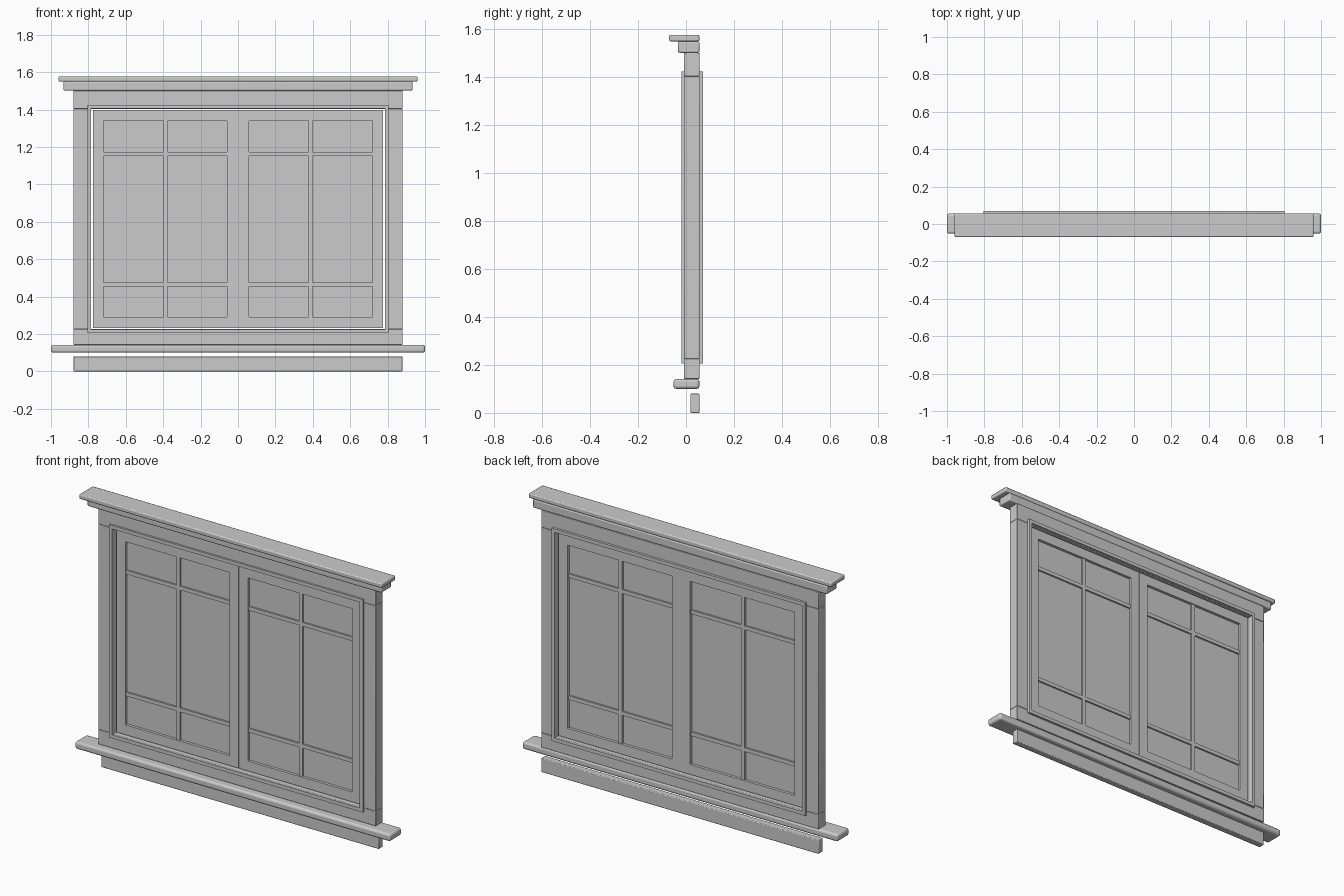
import bpy

if "Cube" in bpy.data.objects:
    bpy.data.objects.remove(bpy.data.objects["Cube"])

grey = bpy.data.materials.new("grey paint")
grey.diffuse_color = (0.6, 0.6, 0.6, 1)
grey.use_nodes = True
grey.node_tree.nodes["Principled BSDF"].inputs["Base Color"].default_value = grey.diffuse_color


def box(name, x0, x1, y0, y1, z0, z1, bevel=0.0, segments=2):
    """Box between limits, with optional rounded edges."""
    bpy.ops.mesh.primitive_cube_add(
        size=1, location=((x0 + x1) / 2, (y0 + y1) / 2, (z0 + z1) / 2))
    ob = bpy.context.object
    ob.name = name
    ob.scale = (x1 - x0, y1 - y0, z1 - z0)
    bpy.ops.object.transform_apply(location=False, rotation=False, scale=True)
    ob.data.materials.append(grey)
    if bevel:
        mod = ob.modifiers.new("rounded edges", 'BEVEL')
        mod.width = bevel
        mod.segments = segments
        bpy.ops.object.shade_smooth_by_angle()
    return ob


def frame(name, x0, x1, y0, y1, z0, z1, w):
    """Two uprights with two horizontal members between them."""
    box(name + "_left", x0, x0 + w, y0, y1, z0, z1)
    box(name + "_right", x1 - w, x1, y0, y1, z0, z1)
    box(name + "_bottom", x0 + w, x1 - w, y0, y1, z0, z0 + w)
    box(name + "_top", x0 + w, x1 - w, y0, y1, z1 - w, z1)


BACK = 0.056

# Cornice, sill and apron
box("cornice_cap", -0.96, 0.96, -0.07, BACK, 1.55, 1.577, 0.006)
box("cornice_moulding", -0.933, 0.933, -0.033, BACK, 1.502, 1.55, 0.006)
box("sill", -1, 1, -0.052, BACK, 0.10, 0.142, 0.012, 3)
box("apron", -0.88, 0.88, 0.018, BACK, 0, 0.08, 0.004)

# Flat casing boards around the opening
box("head_casing", -0.88, 0.88, -0.008, BACK, 1.404, 1.502, 0.003)
box("bottom_casing", -0.88, 0.88, -0.008, BACK, 0.142, 0.226, 0.003)
for side, x0, x1 in (("left", -0.88, -0.79), ("right", 0.79, 0.88)):
    box("side_casing_" + side, x0, x1, -0.008, BACK, 0.226, 1.404, 0.003)

# Jamb lining that stands proud of the casing
frame("jamb", -0.805, 0.805, -0.019, 0.07, 0.205, 1.425, 0.02)

# Pair of sashes with glass and glazing bars
for side, x0, x1 in (("left", -0.776, -0.001), ("right", 0.001, 0.776)):
    z0, z1, w, bar = 0.233, 1.397, 0.057, 0.011
    frame("sash_" + side, x0, x1, 0.007, 0.045, z0, z1, w)
    box("glass_" + side, x0 + w, x1 - w, 0.023, 0.029, z0 + w, z1 - w)
    xm = (x0 + x1) / 2
    box("upright_bar_" + side, xm - bar, xm + bar, 0.012, 0.04, z0 + w, z1 - w)
    for level, z in (("lower", 0.464), ("upper", 1.163)):
        box(f"{level}_bar_{side}", x0 + w, x1 - w, 0.013, 0.039, z - bar, z + bar)
